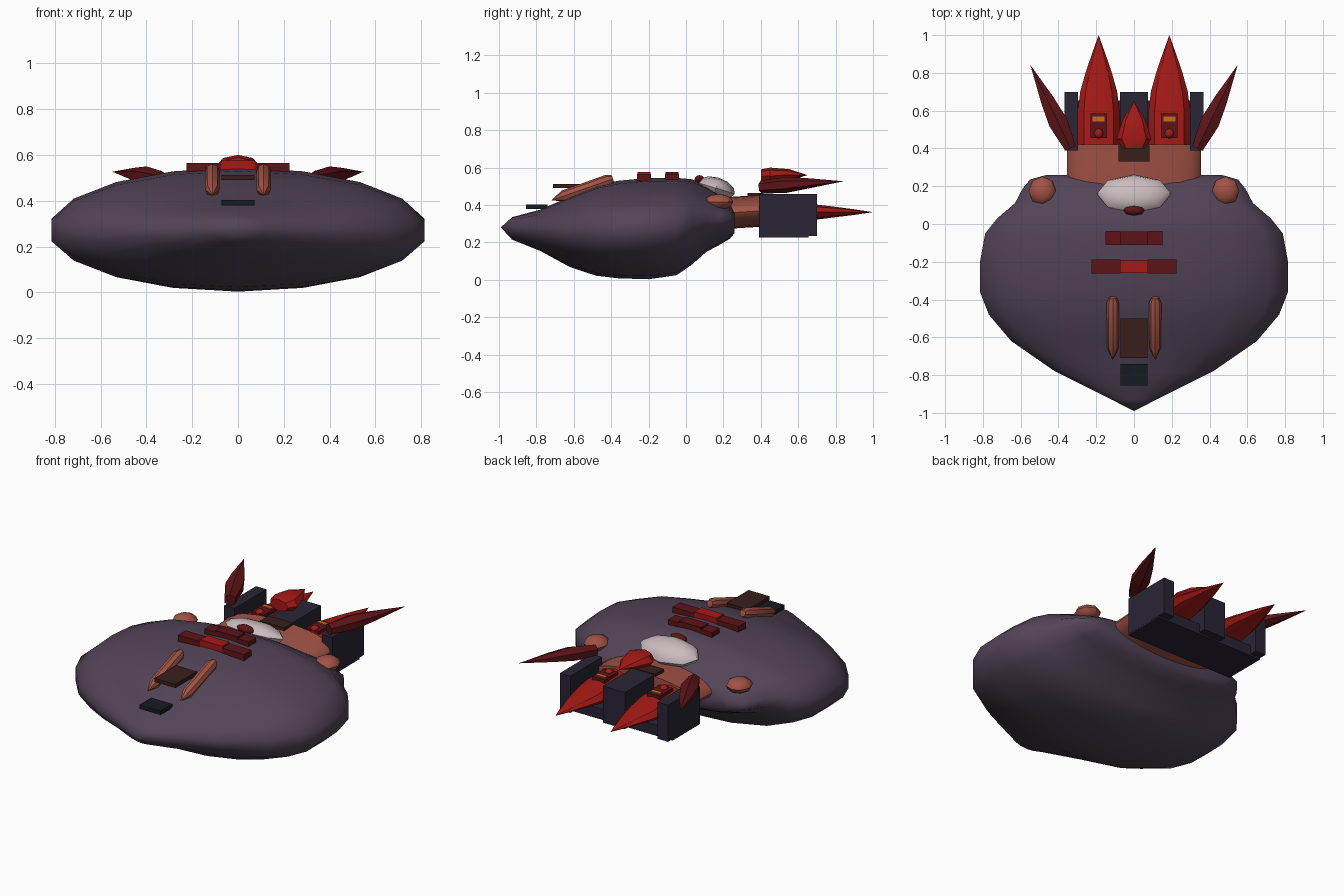
import bpy, bmesh, math
from mathutils import Vector, Matrix

if "Cube" in bpy.data.objects:
    bpy.data.objects.remove(bpy.data.objects["Cube"])


def material(name, rgb):
    m = bpy.data.materials.new(name)
    m.diffuse_color = (*rgb, 1)
    m.use_nodes = True
    m.node_tree.nodes["Principled BSDF"].inputs["Base Color"].default_value = m.diffuse_color
    return m


PURPLE = material("hull_purple", (0.085, 0.057, 0.095))
SALMON = material("salmon", (0.36, 0.085, 0.06))
RED = material("red", (0.38, 0.01, 0.008))
DARKRED = material("dark_red", (0.11, 0.007, 0.009))
DARK = material("dark_block", (0.023, 0.018, 0.035))
BROWN = material("brown", (0.04, 0.013, 0.01))
BLACK = material("black", (0.008, 0.011, 0.015))
WHITE = material("pale", (0.6, 0.5, 0.52))
ORANGE = material("orange", (0.6, 0.15, 0.01))


def finish(name, bm, mat, matrix=None, smooth=None):
    bmesh.ops.recalc_face_normals(bm, faces=bm.faces)
    me = bpy.data.meshes.new(name)
    bm.to_mesh(me)
    bm.free()
    if matrix:
        me.transform(matrix)
    me.materials.append(mat)
    ob = bpy.data.objects.new(name, me)
    bpy.context.collection.objects.link(ob)
    if smooth:
        bpy.ops.object.select_all(action='DESELECT')
        ob.select_set(True)
        bpy.context.view_layer.objects.active = ob
        bpy.ops.object.shade_smooth_by_angle(angle=math.radians(smooth))
    return ob


def loft(name, stations, n, mat, matrix=None, smooth=None):
    """Elliptic rings along y: (y, half width, top z, bottom z); zero width makes a point."""
    bm = bmesh.new()
    rings = []
    for y, w, top, bot in stations:
        c, h = (top + bot) / 2, (top - bot) / 2
        if w == 0:
            rings.append([bm.verts.new((0, y, c))])
            continue
        angles = [math.tau * i / n + math.pi / 2 for i in range(n)]
        rings.append([bm.verts.new((w * math.cos(a), y, c + h * math.sin(a))) for a in angles])
    for r, s in zip(rings, rings[1:]):
        for i in range(n):
            j = (i + 1) % n
            if len(r) == 1:
                bm.faces.new((r[0], s[i], s[j]))
            elif len(s) == 1:
                bm.faces.new((r[i], r[j], s[0]))
            else:
                bm.faces.new((r[i], r[j], s[j], s[i]))
    for r in (rings[0], rings[-1]):
        if len(r) > 1:
            bm.faces.new(r)
    return finish(name, bm, mat, matrix, smooth)


def box(name, x, y, z, mat):
    """Box from (min, max) ranges."""
    bm = bmesh.new()
    bmesh.ops.create_cube(bm, size=1)
    for v in bm.verts:
        v.co = [(r[0] + r[1]) / 2 + c * (r[1] - r[0]) for r, c in zip((x, y, z), v.co)]
    return finish(name, bm, mat)


def ball(name, loc, radii, mat, u=8, v=6, tilt=0):
    bm = bmesh.new()
    bmesh.ops.create_uvsphere(bm, u_segments=u, v_segments=v, radius=1)
    m = Matrix.Translation(loc) @ Matrix.Rotation(tilt, 4, 'X') @ Matrix.Diagonal((*radii, 1))
    return finish(name, bm, mat, m, 40)


def aim(start, end):
    """Matrix taking local +y onto the line from start to end, keeping z up."""
    s = Vector(start)
    y = (Vector(end) - s).normalized()
    x = y.cross(Vector((0, 0, 1))).normalized()
    rot = Matrix((x, y, x.cross(y))).transposed().to_4x4()
    return Matrix.Translation(s) @ rot


# Broad heart-shaped hull
loft("hull", [
    (-0.99, 0, .28, .28), (-0.93, .12, .335, .215), (-0.78, .425, .375, .155),
    (-0.62, .66, .445, .068), (-0.48, .78, .503, .022), (-0.36, .828, .53, .008),
    (-0.2, .828, .545, .003), (-0.05, .80, .545, .025), (0.03, .735, .538, .08),
    (0.11, .64, .50, .15), (0.185, .60, .455, .19), (0.235, .56, .42, .22),
    (0.26, .47, .38, .25)], 18, PURPLE, smooth=60)

# Rear collar and dark engine blocks
loft("rear_collar", [(.2, .345, .44, .27), (.26, .355, .445, .275), (.42, .355, .455, .285)],
     24, SALMON, smooth=40)
box("collar_plate", (-.083, .083), (.33, .415), (.42, .465), BROWN)
box("center_block", (-.075, .075), (.39, .70), (.235, .46), DARK)
box("block_base", (-.367, .367), (.39, .655), (.225, .29), DARK)

# Top center spike
loft("top_spike", [(.40, .06, .59, .52), (.45, .092, .60, .51), (.55, .062, .592, .53),
                   (.65, 0, .56, .56)], 8, RED, smooth=30)

# Pale dome with a small eye in front
ball("pale_dome", (0, .16, .49), (.197, .105, .058), WHITE, tilt=-.3)
ball("dome_eye", (0, .072, .535), (.057, .027, .025), DARKRED)

# Segmented bars across the back
for name, y, half, mat in (("rear_bar", -.075, .15, DARKRED), ("front_bar", -.225, .225, RED)):
    box(name + "_center", (-.075, .075), (y - .035, y + .035), (.52, .576), mat)
    for s in (-1, 1):
        x = sorted((s * .075, s * half))
        box(name + "_side", x, (y - .037, y + .037), (.52, .566), DARKRED)

# Front plates
box("brow_plate", (-.072, .072), (-.71, -.50), (.49, .512), BROWN)
box("nose_plate", (-.072, .072), (-.855, -.74), (.38, .404), BLACK)

for s in (-1, 1):
    # Outer engine blocks
    box("side_block", sorted((s * .297, s * .368)), (.39, .70), (.235, .46), DARK)
    # Large tail spikes with small vents on top
    loft("tail_spike", [(.40, .11, .43, .29), (.60, .11, .42, .30), (.70, .098, .402, .322),
                        (.80, .07, .39, .335), (.90, .036, .377, .347), (1.0, 0, .362, .362)],
         8, RED, Matrix.Translation((s * .187, 0, 0)), 30)
    x = s * .187
    box("vent_frame", (x - .043, x + .043), (.455, .585), (.38, .435), DARKRED)
    box("vent_light", (x - .032, x + .032), (.543, .568), (.40, .441), ORANGE)
    ball("vent_knob", (x, .48, .43), (.026, .028, .022), RED)
    # Swept side spikes
    loft("side_spike", [(-.02, .035, .035, -.035), (.13, .058, .045, -.04), (.26, .042, .03, -.025),
                        (.47, 0, 0, 0)], 6, DARKRED,
         aim((s * .345, .42, .497), (s * .55, .845, .527)), 30)
    # Shoulder knobs
    ball("shoulder_knob", (s * .485, .175, .417), (.073, .077, .042), SALMON)
    # Front prongs
    loft("front_prong", [(0, .02, .02, -.02), (.03, .033, .033, -.033), (.28, .031, .031, -.031),
                         (.35, 0, 0, 0)], 8, SALMON,
         aim((s * .112, -.39, .54), (s * .112, -.72, .425)), 30)
